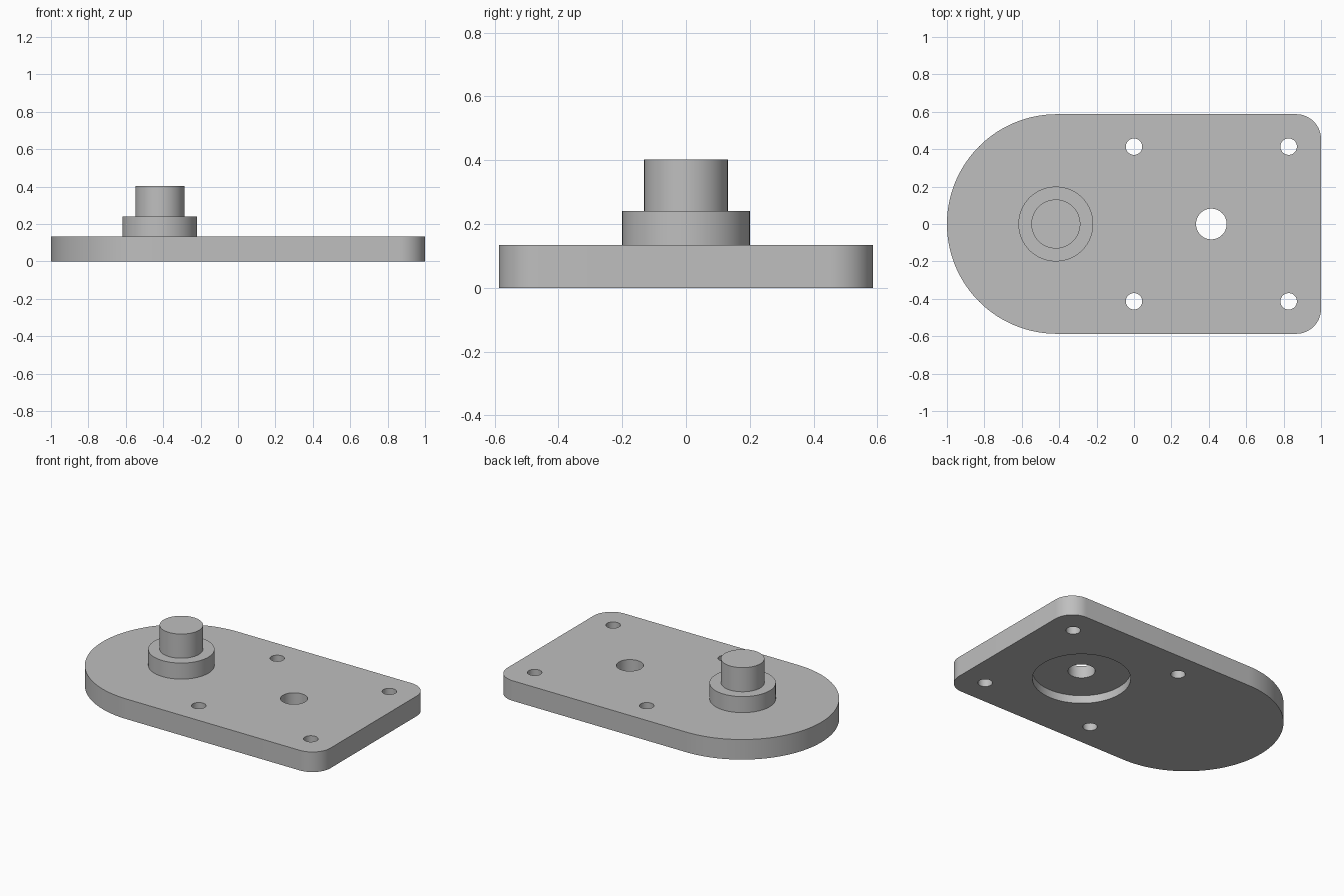
import bpy, bmesh
from math import cos, sin, pi, radians

if "Cube" in bpy.data.objects:
    bpy.data.objects.remove(bpy.data.objects["Cube"], do_unlink=True)

# Main dimensions
HALF_W = 0.587
PLATE_T = 0.134
AXIS_X = 0.4135
CORNER_R = 0.133

grey = bpy.data.materials.new("plain_grey")
grey.use_nodes = True
colour = (0.52, 0.52, 0.52, 1)
grey.diffuse_color = colour
grey.node_tree.nodes["Principled BSDF"].inputs["Base Color"].default_value = colour


def add_object(name, bm):
    bmesh.ops.recalc_face_normals(bm, faces=bm.faces)
    mesh = bpy.data.meshes.new(name)
    bm.to_mesh(mesh)
    bm.free()
    mesh.materials.append(grey)
    obj = bpy.data.objects.new(name, mesh)
    bpy.context.collection.objects.link(obj)
    return obj


def activate(obj):
    bpy.ops.object.select_all(action='DESELECT')
    obj.select_set(True)
    bpy.context.view_layer.objects.active = obj


def arc(cx, cy, r, start, end, steps):
    angles = [radians(start + (end - start) * i / steps) for i in range(steps + 1)]
    return [(cx + r * cos(a), cy + r * sin(a)) for a in angles]


def prism(name, outline, z0, z1):
    bm = bmesh.new()
    face = bm.faces.new([bm.verts.new((x, y, z0)) for x, y in outline])
    top = bmesh.ops.extrude_face_region(bm, geom=[face])["geom"]
    verts = [v for v in top if isinstance(v, bmesh.types.BMVert)]
    bmesh.ops.translate(bm, verts=verts, vec=(0, 0, z1 - z0))
    return add_object(name, bm)


def lathe(name, cx, profile, steps=96):
    """Stack circular rings given as (radius, height) and cap both ends."""
    bm = bmesh.new()
    rings = []
    for r, z in profile:
        rings.append([bm.verts.new((cx + r * cos(2 * pi * i / steps),
                                    r * sin(2 * pi * i / steps), z))
                      for i in range(steps)])
    for low, high in zip(rings, rings[1:]):
        for i in range(steps):
            j = (i + 1) % steps
            bm.faces.new((low[i], low[j], high[j], high[i]))
    bm.faces.new(rings[0])
    bm.faces.new(rings[-1])
    return add_object(name, bm)


def cut_round(target, x, y, r, z0, z1, steps):
    outline = arc(x, y, r, 0, 360, steps)[:-1]
    cutter = prism("cutter", outline, z0, z1)
    cutter.hide_render = True
    activate(target)
    mod = target.modifiers.new("cut", 'BOOLEAN')
    mod.operation = 'DIFFERENCE'
    mod.solver = 'EXACT'
    mod.object = cutter
    bpy.ops.object.modifier_apply(modifier=mod.name)
    bpy.data.objects.remove(cutter, do_unlink=True)


# Plate: half-round at one end, small rounded corners at the other
corner_x, corner_y = 1 - CORNER_R, HALF_W - CORNER_R
outline = (arc(HALF_W - 1, 0, HALF_W, 90, 270, 72)
           + arc(corner_x, -corner_y, CORNER_R, -90, 0, 16)
           + arc(corner_x, corner_y, CORNER_R, 0, 90, 16))
plate = prism("mounting_plate", outline, 0, PLATE_T)

# Shallow round recess underneath, with the shaft hole at its centre
cut_round(plate, AXIS_X, 0, 0.297, -0.1, 0.053, 96)
cut_round(plate, AXIS_X, 0, 0.082, -0.1, 0.3, 64)

# Four screw holes in a square around the shaft hole
for dx in (-AXIS_X, AXIS_X):
    for y in (-AXIS_X, AXIS_X):
        cut_round(plate, AXIS_X + dx, y, 0.044, -0.1, 0.3, 48)

# Stepped post: wide collar below, narrower pin above
post = lathe("stepped_post", -0.418,
             [(0.2, PLATE_T), (0.2, 0.241), (0.131, 0.241), (0.131, 0.402)])

for obj in (plate, post):
    activate(obj)
    bpy.ops.object.shade_smooth_by_angle(angle=radians(30))
